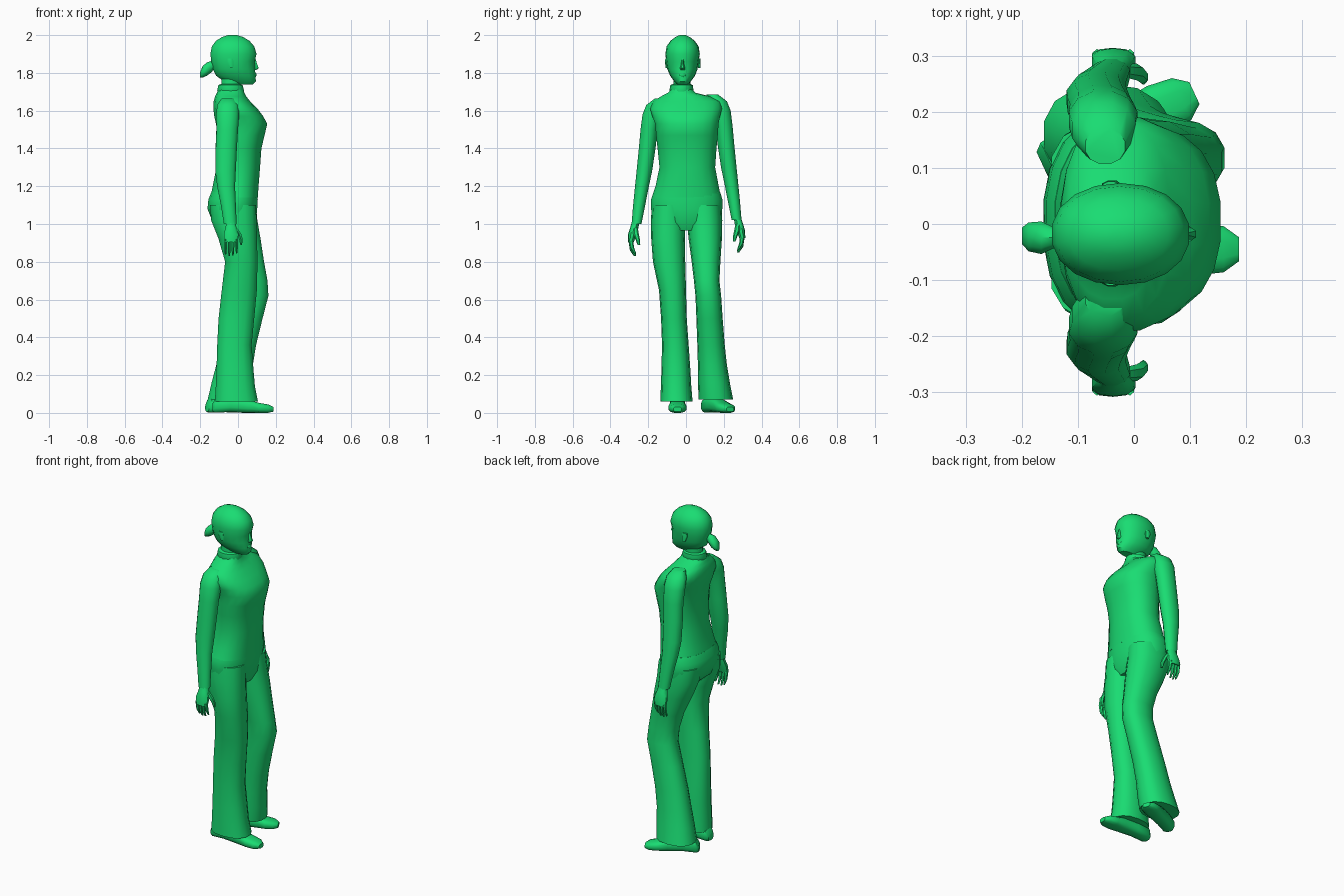
import bpy, bmesh, math
from mathutils import Matrix, Vector

green = bpy.data.materials.new("green")
green.diffuse_color = (0.01, 0.72, 0.17, 1)


def loft(name, rings, sides=14, power=2.3, axis="z", matrix=None, angle=42):
    """Skin through rounded sections (t, a0, a1, b0, b1) stacked along an axis."""
    bm = bmesh.new()
    loops = []
    for t, a0, a1, b0, b1 in rings:
        loop = []
        for i in range(sides):
            g = 2 * math.pi * (i + 0.5) / sides
            c, s = math.cos(g), math.sin(g)
            a = (a0 + a1) / 2 + (a1 - a0) / 2 * math.copysign(abs(c) ** (2 / power), c)
            b = (b0 + b1) / 2 + (b1 - b0) / 2 * math.copysign(abs(s) ** (2 / power), s)
            loop.append(bm.verts.new((a, b, t) if axis == "z" else (t, a, b)))
        loops.append(loop)
    for lo, hi in zip(loops, loops[1:]):
        for i in range(sides):
            j = (i + 1) % sides
            bm.faces.new((lo[i], lo[j], hi[j], hi[i]))
    bm.faces.new(loops[0])
    bm.faces.new(loops[-1])
    if matrix is not None:
        bm.transform(matrix)
    bmesh.ops.recalc_face_normals(bm, faces=bm.faces)
    mesh = bpy.data.meshes.new(name)
    bm.to_mesh(mesh)
    bm.free()
    mesh.materials.append(green)
    ob = bpy.data.objects.new(name, mesh)
    bpy.context.collection.objects.link(ob)
    bpy.ops.object.select_all(action="DESELECT")
    ob.select_set(True)
    bpy.context.view_layer.objects.active = ob
    bpy.ops.object.shade_smooth_by_angle(angle=math.radians(angle))
    return ob


# Sweater body and turtleneck collar
loft("sweater", [
    (1.14, -.148, .106, -.183, .187), (1.20, -.135, .110, -.163, .175),
    (1.30, -.115, .118, -.142, .156), (1.40, -.106, .125, -.152, .163),
    (1.47, -.108, .142, -.160, .170), (1.53, -.118, .156, -.165, .174),
    (1.57, -.127, .135, -.180, .182), (1.61, -.132, .105, -.192, .192),
    (1.65, -.130, .065, -.175, .185), (1.675, -.122, .045, -.135, .130),
    (1.695, -.112, .034, -.095, .050), (1.715, -.103, .028, -.080, .032)], sides=20)
loft("collar", [
    (1.69, -.105, .028, -.082, .034), (1.705, -.112, .034, -.088, .040),
    (1.735, -.106, .026, -.083, .036), (1.74, -.095, .015, -.072, .025)], power=2)
loft("neck", [(1.70, -.09, .015, -.068, .024), (1.79, -.09, .02, -.065, .025)], power=2)

# Trouser hips and the two legs, one straight and one bent
loft("hips", [
    (.965, -.085, .075, -.09, .09), (1.01, -.135, .095, -.175, .185),
    (1.08, -.163, .103, -.187, .194), (1.13, -.158, .106, -.187, .195),
    (1.17, -.142, .105, -.172, .182)], sides=20)
loft("straight_leg", [
    (.06, -.125, .108, -.136, .035), (.14, -.120, .092, -.133, .028),
    (.23, -.116, .084, -.130, .023), (.36, -.112, .074, -.127, .014),
    (.50, -.105, .088, -.132, .004), (.65, -.088, .102, -.143, .000),
    (.80, -.070, .105, -.175, -.004), (.92, -.105, .103, -.184, -.006),
    (1.02, -.145, .100, -.186, -.002), (1.10, -.150, .098, -.180, .0)])
loft("bent_leg", [
    (.07, -.163, .065, .066, .250), (.16, -.142, .075, .064, .232),
    (.25, -.118, .080, .063, .217), (.36, -.092, .098, .060, .205),
    (.50, -.052, .132, .055, .194), (.62, -.018, .163, .050, .186),
    (.70, -.022, .158, .042, .177), (.80, -.050, .140, .030, .182),
    (.92, -.105, .122, .014, .190), (1.02, -.145, .105, .004, .192),
    (1.10, -.150, .098, .0, .188)])

# Shoes, the second one turned outwards
shoe = [
    (-.135, -.024, .024, .006, .05), (-.12, -.037, .037, .0, .075),
    (-.04, -.040, .040, .004, .085), (.05, -.042, .042, .0, .072),
    (.11, -.048, .048, .0, .054), (.16, -.042, .042, .0, .045),
    (.187, -.022, .022, .006, .032)]
for name, x, y, turn in (("straight_shoe", 0, -.045, 0), ("turned_shoe", -.05, .16, 25)):
    place = Matrix.Translation((x, y, 0)) @ Matrix.Rotation(math.radians(turn), 4, "Z")
    if turn:
        place = place @ Matrix.Diagonal((.93, 1, 1, 1))
    loft(name, shoe, sides=12, power=2.8, axis="x", matrix=place)

# Sleeves and hands, mirrored with a slightly raised far side
for side, s, dy, dz in (("near", 1, 0, 0), ("far", -1, .006, .02)):
    m = Matrix.Translation((0, dy, dz)) @ Matrix.Diagonal((1, s, 1, 1))
    loft(side + "_sleeve", [
        (1.00, -.076, -.006, -.289, -.235), (1.10, -.092, -.010, -.281, -.215),
        (1.20, -.112, -.014, -.271, -.195), (1.28, -.122, -.010, -.263, -.178),
        (1.40, -.120, -.004, -.251, -.160), (1.50, -.116, .002, -.242, -.148),
        (1.58, -.118, .008, -.232, -.130), (1.63, -.112, .004, -.212, -.110),
        (1.665, -.088, -.015, -.165, -.100)], sides=12, power=2.1, matrix=m)
    loft(side + "_palm", [
        (.905, -.076, .000, -.308, -.276), (.945, -.077, .004, -.307, -.262),
        (.98, -.068, -.006, -.296, -.252), (1.02, -.060, -.016, -.283, -.245)],
        sides=10, matrix=m)
    for i in range(4):
        x = -.066 + .0195 * i
        tip = (.838, .830, .832, .845)[i]
        loft(f"{side}_finger_{i + 1}", [
            (tip, x - .004, x + .004, -.276, -.264),
            (tip + .03, x - .008, x + .008, -.297, -.275),
            (.92, x - .009, x + .009, -.306, -.280)], sides=6, power=2, matrix=m)
    loft(side + "_thumb", [
        (.888, .012, .022, -.256, -.242), (.92, .004, .026, -.268, -.244),
        (.95, -.008, .018, -.280, -.250), (.98, -.025, -.005, -.280, -.255)],
        sides=6, power=2, matrix=m)

# Head with jaw, nose, lips and ears
loft("head", [
    (1.738, -.040, .078, -.045, .008), (1.755, -.075, .096, -.063, .026),
    (1.785, -.118, .094, -.084, .048), (1.82, -.134, .092, -.099, .061),
    (1.86, -.143, .090, -.105, .067), (1.90, -.148, .100, -.109, .073),
    (1.94, -.140, .088, -.103, .067), (1.97, -.118, .062, -.082, .046),
    (1.99, -.085, .028, -.056, .020), (2.0, -.055, -.005, -.034, -.002)],
    sides=18, power=2.1)
loft("nose", [
    (1.815, .07, .098, -.030, -.006), (1.825, .07, .112, -.033, -.003),
    (1.845, .07, .103, -.027, -.009), (1.875, .07, .094, -.023, -.013)], sides=8, power=2)
loft("lips", [
    (1.779, .07, .095, -.032, -.004), (1.788, .07, .100, -.038, .002),
    (1.800, .07, .097, -.032, -.004)], sides=8, power=2)
for side, y in (("near", -.104), ("far", .068)):
    loft(side + "_ear", [
        (1.825, -.045, -.025, y - .004, y + .010), (1.855, -.058, -.022, y - .008, y + .010),
        (1.875, -.056, -.026, y - .006, y + .008)], sides=8, power=2)

# Short ponytail
loft("ponytail", [
    (-.20, -.036, -.006, 1.775, 1.805), (-.188, -.050, .004, 1.775, 1.835),
    (-.165, -.055, .006, 1.785, 1.855), (-.145, -.045, -.004, 1.80, 1.862),
    (-.12, -.038, -.010, 1.825, 1.86)], sides=10, power=2, axis="x")
